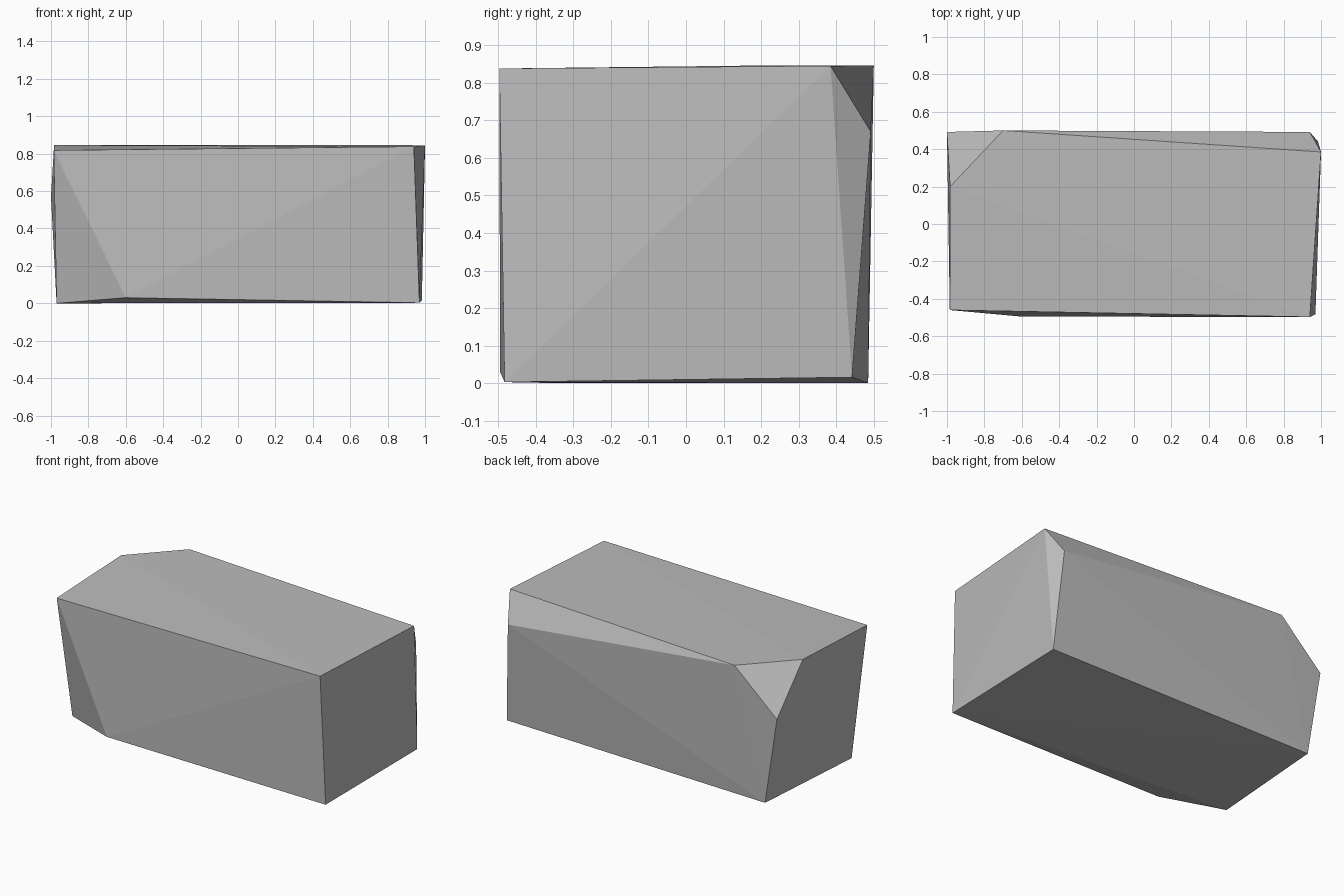
import bpy
import bmesh

# Remove the default cube if present
default_cube = bpy.data.objects.get("Cube")
if default_cube:
    bpy.data.objects.remove(default_cube, do_unlink=True)


def flat_material(name, colour):
    material = bpy.data.materials.new(name)
    material.use_nodes = True
    material.diffuse_color = colour
    material.node_tree.nodes["Principled BSDF"].inputs["Base Color"].default_value = colour
    return material


# Corners of the rough block; a chipped corner is given by several points
corners = {
    "front left top": [(0.94, -0.497, 0.838)],
    "front left bottom": [(0.97, -0.483, 0.003)],
    "front right top": [(-0.985, -0.46, 0.818)],
    "front right bottom chip": [(-0.97, -0.32, 0.0), (-0.6, -0.495, 0.03)],
    "back left top chip": [(1.0, 0.385, 0.845), (0.94, 0.492, 0.67)],
    "back left bottom": [(0.983, 0.442, 0.016)],
    "back right top chip": [(-0.983, 0.2, 0.846), (-0.7, 0.5, 0.846), (-1.0, 0.492, 0.57)],
    "back right bottom": [(-0.91, 0.485, 0.0)],
}

# Wrap the corners in flat facets
bm = bmesh.new()
for points in corners.values():
    for point in points:
        bm.verts.new(point)
hull = bmesh.ops.convex_hull(bm, input=bm.verts[:])
loose = [v for v in hull["geom_interior"] if isinstance(v, bmesh.types.BMVert)]
bmesh.ops.delete(bm, geom=loose, context="VERTS")
bmesh.ops.recalc_face_normals(bm, faces=bm.faces[:])

# Flat-shaded stone block
mesh = bpy.data.meshes.new("stone_block")
bm.to_mesh(mesh)
bm.free()
mesh.materials.append(flat_material("stone grey", (0.5, 0.5, 0.5, 1.0)))
stone_block = bpy.data.objects.new("stone_block", mesh)
bpy.context.collection.objects.link(stone_block)
